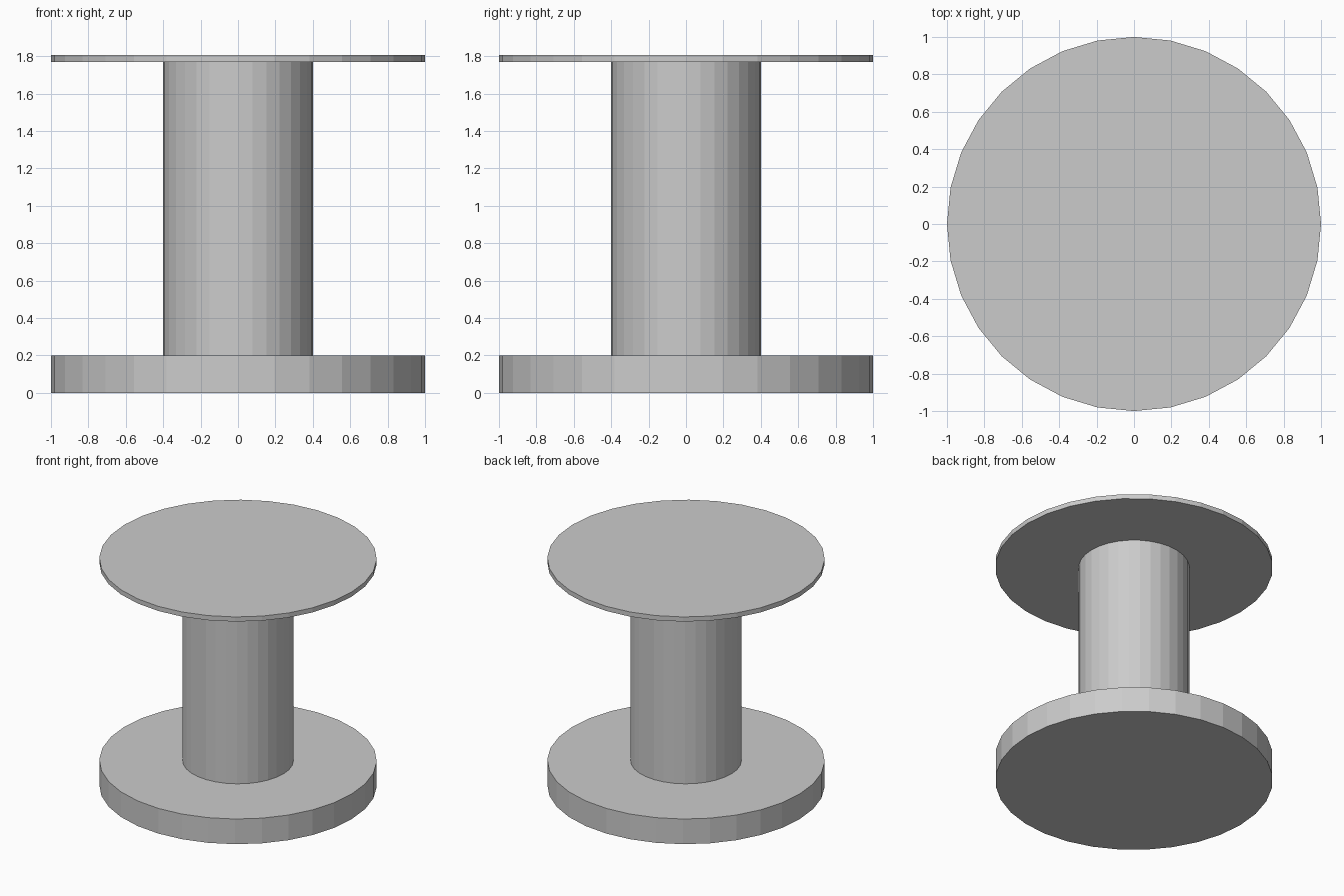
import bpy

if "Cube" in bpy.data.objects:
    bpy.data.objects.remove(bpy.data.objects["Cube"])

SIDES = 32


def disc(name, radius, z_bottom, z_top):
    """Flat-shaded upright cylinder between two heights."""
    bpy.ops.mesh.primitive_cylinder_add(
        vertices=SIDES, radius=radius, depth=z_top - z_bottom,
        location=(0, 0, (z_bottom + z_top) / 2))
    obj = bpy.context.object
    obj.name = name
    return obj


# Thick round foot
disc("base", 1.0, 0.0, 0.2)
# Central column
disc("column", 0.4, 0.2, 1.77)
# Thin round top
disc("table_top", 1.0, 1.77, 1.807)
